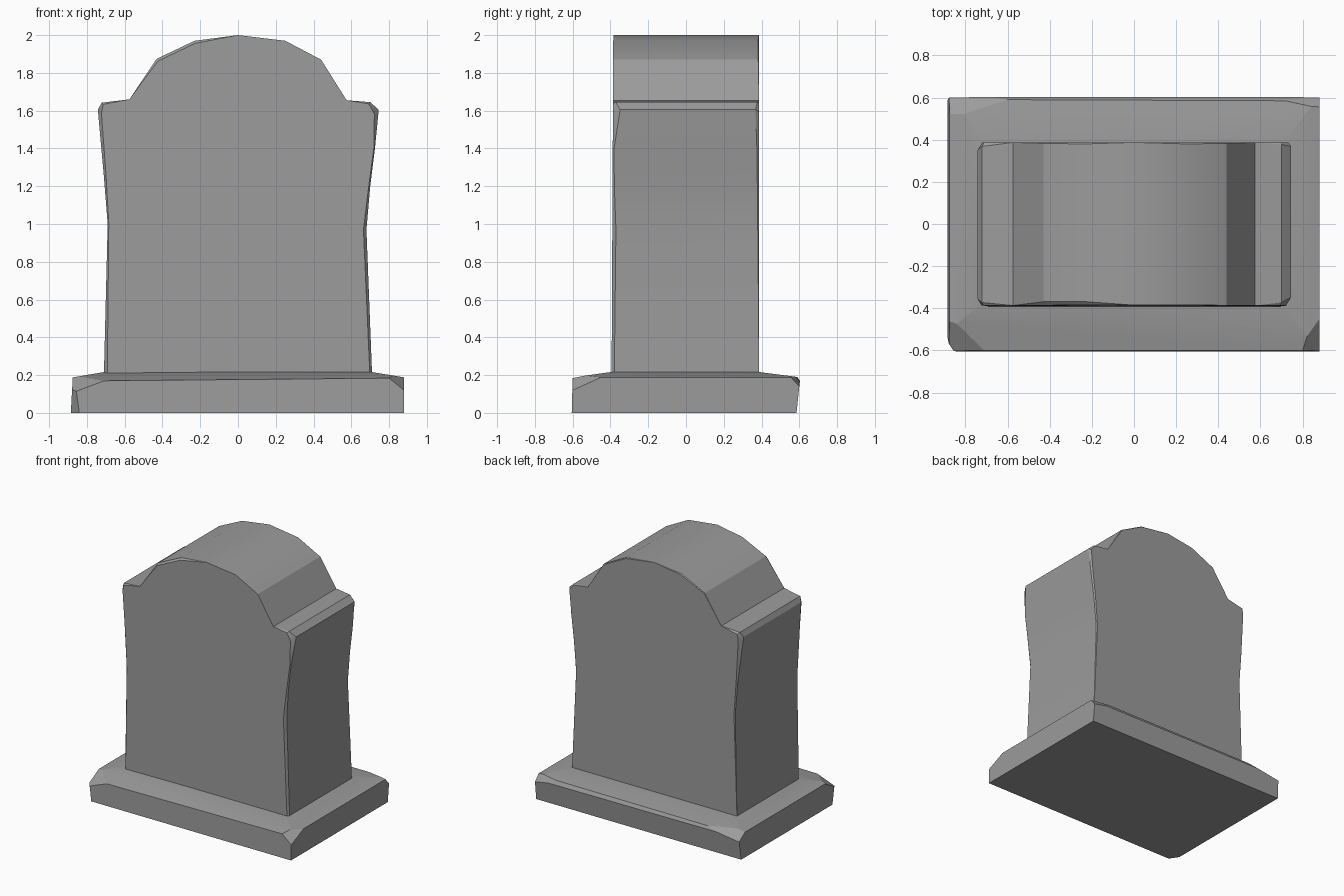
import bpy, bmesh
from mathutils import Vector
from mathutils.geometry import normal as plane_normal

if "Cube" in bpy.data.objects:
    bpy.data.objects.remove(bpy.data.objects["Cube"])

stone = bpy.data.materials.new("grey stone")
stone.diffuse_color = (0.33, 0.33, 0.33, 1)
stone.use_nodes = True
stone.node_tree.nodes["Principled BSDF"].inputs["Base Color"].default_value = stone.diffuse_color


def finish(name, bm, angle=0.5):
    """Turn a bmesh into a named, stone coloured object."""
    bmesh.ops.remove_doubles(bm, verts=bm.verts, dist=0.0005)
    bmesh.ops.recalc_face_normals(bm, faces=bm.faces)
    me = bpy.data.meshes.new(name)
    bm.to_mesh(me)
    bm.free()
    me.materials.append(stone)
    ob = bpy.data.objects.new(name, me)
    bpy.context.collection.objects.link(ob)
    bpy.ops.object.select_all(action='DESELECT')
    ob.select_set(True)
    bpy.context.view_layer.objects.active = ob
    bpy.ops.object.shade_smooth_by_angle(angle=angle)
    return ob


def loft(loops):
    """Skin equal-length loops of points and cap both ends."""
    bm = bmesh.new()
    rings = [[bm.verts.new(p) for p in loop] for loop in loops]
    n = len(rings[0])
    for a, b in zip(rings, rings[1:]):
        for i in range(n):
            j = (i + 1) % n
            bm.faces.new((a[i], a[j], b[j], b[i]))
    bm.faces.new(rings[0])
    bm.faces.new(rings[-1])
    return bm


def chip(bm, a, b, c, centre=Vector((0, 0, 0.1))):
    """Slice off everything beyond the plane through three points."""
    a = Vector(a)
    no = plane_normal(a, Vector(b), Vector(c))
    if no.dot(a - centre) < 0:
        no = -no
    geom = bm.verts[:] + bm.edges[:] + bm.faces[:]
    cut = bmesh.ops.bisect_plane(bm, geom=geom, plane_co=a, plane_no=no,
                                 dist=1e-5, clear_outer=True)
    edges = [e for e in cut["geom_cut"] if isinstance(e, bmesh.types.BMEdge)]
    bmesh.ops.holes_fill(bm, edges=edges)


# Plinth: leaning sides and a top that slopes up to the headstone
def rect(x0, x1, y0, y1, z):
    return [(x0, y0, z), (x1, y0, z), (x1, y1, z), (x0, y1, z)]


base = loft([rect(-0.885, 0.88, -0.605, 0.585, 0.0),
             rect(-0.875, 0.88, -0.60, 0.605, 0.188),
             rect(-0.71, 0.71, -0.40, 0.39, 0.216)])
for tri in [
    ((-0.71, -0.60, 0.17), (0.80, -0.60, 0.184), (0, -0.40, 0.216)),
    ((-0.88, -0.46, 0.187), (-0.71, -0.60, 0.17), (-0.87, -0.60, 0.11)),
    ((-0.84, -0.605, 0.0), (-0.855, -0.602, 0.11), (-0.88, -0.555, 0.06)),
    ((0.88, -0.45, 0.188), (0.80, -0.60, 0.184), (0.88, -0.60, 0.12)),
    ((-0.60, 0.59, 0.19), (0.72, 0.585, 0.19), (0.0, 0.603, 0.165)),
    ((-0.88, 0.52, 0.189), (-0.60, 0.59, 0.19), (-0.88, 0.60, 0.14)),
    ((0.88, 0.555, 0.189), (0.72, 0.585, 0.19), (0.88, 0.60, 0.14)),
]:
    chip(base, *tri)
finish("plinth", base, 0.2)

# Headstone outline: x, z, worn edge width at the front and at the back
outline = [
    (-0.71, 0.20, 0.018, 0.0), (-0.69, 1.00, 0.006, 0.006),
    (-0.71, 1.25, 0.012, 0.008), (-0.742, 1.605, 0.026, 0.03),
    (-0.722, 1.642, 0.012, 0.016), (-0.575, 1.66, 0.0, 0.0),
    (-0.43, 1.875, 0.014, 0.004), (-0.23, 1.97, 0.014, 0.006),
    (0.0, 2.0, 0.0, 0.0), (0.25, 1.97, 0.0, 0.006),
    (0.44, 1.87, 0.0, 0.004), (0.575, 1.655, 0.0, 0.0),
    (0.70, 1.645, 0.012, 0.008), (0.745, 1.605, 0.032, 0.016),
    (0.725, 1.40, 0.006, 0.01), (0.70, 1.20, 0.008, 0.008),
    (0.68, 0.97, 0.016, 0.006), (0.71, 0.20, 0.012, 0.0),
]


def slab_loop(side, worn):
    loop = []
    for x, z, front, back in outline:
        w = front if side < 0 else back
        depth = (0.395 - 0.005 * z) if side < 0 else 0.387
        if worn:  # pull the face edge toward the middle of the slab
            pull = Vector((-x, 0.9 - z if z > 1.5 else 0)).normalized() * w
            loop.append((x + pull.x, side * depth, z + pull.y))
        else:
            loop.append((x, side * (depth - 1.2 * w), z))
    return loop


finish("headstone", loft([slab_loop(-1, True), slab_loop(-1, False),
                          slab_loop(1, False), slab_loop(1, True)]))
